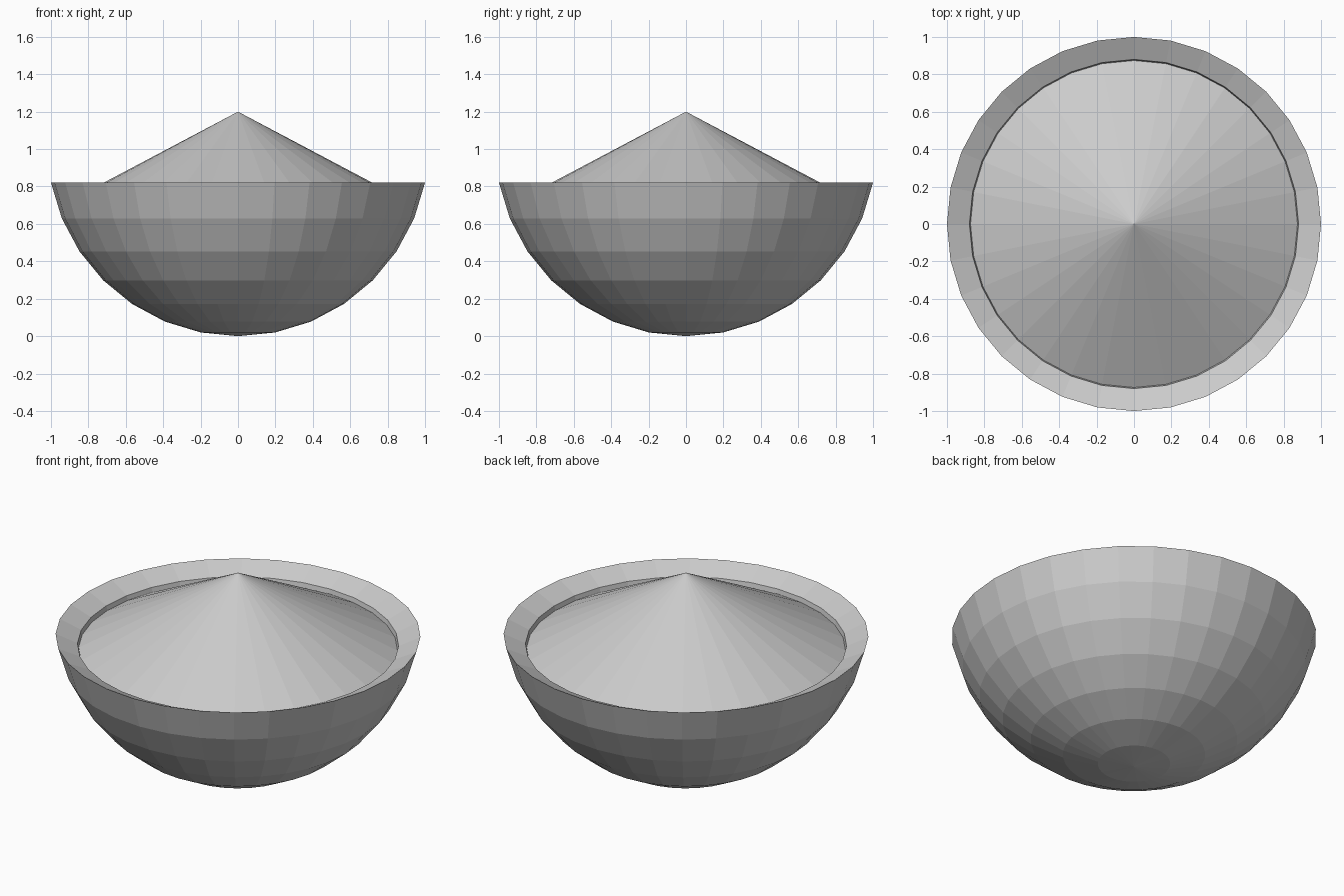
import bpy, bmesh, math

if "Cube" in bpy.data.objects:
    bpy.data.objects.remove(bpy.data.objects["Cube"])

SIDES = 32
R = 1 / math.sin(math.radians(78.75))


def lathe(name, profile):
    """Revolve (radius, z) points around z; radius 0 makes a pole."""
    bm = bmesh.new()
    rings = []
    for r, z in profile:
        if r == 0:
            rings.append([bm.verts.new((0, 0, z))] * SIDES)
        else:
            rings.append([bm.verts.new((r * math.cos(2 * math.pi * i / SIDES),
                                        r * math.sin(2 * math.pi * i / SIDES), z))
                          for i in range(SIDES)])
    for a, b in zip(rings, rings[1:]):
        for i in range(SIDES):
            j = (i + 1) % SIDES
            bm.faces.new(dict.fromkeys((a[i], a[j], b[j], b[i])))
    bmesh.ops.recalc_face_normals(bm, faces=bm.faces)
    mesh = bpy.data.meshes.new(name)
    bm.to_mesh(mesh)
    bm.free()
    obj = bpy.data.objects.new(name, mesh)
    bpy.context.collection.objects.link(obj)
    return obj


# Bowl: lower part of a sphere, inward sloping rim, inner wall and floor
def arc(k, s=1.0):
    a = math.radians(11.25 * k)
    return (R * s * math.sin(a), R - R * s * math.cos(a))


outer = [(0, 0)] + [arc(k) for k in range(1, 8)]
inner = [(0.88, 0.765), (0.873, 0.725)] + [arc(k, 0.88) for k in range(6, 0, -1)]
lathe("bowl", outer + inner + [(0, R * 0.12)])

# Heaped filling: shallow cone resting against the inner wall
lathe("heaped_filling", [(0, 1.2), (0.874, 0.738), (0, 0.738)])
